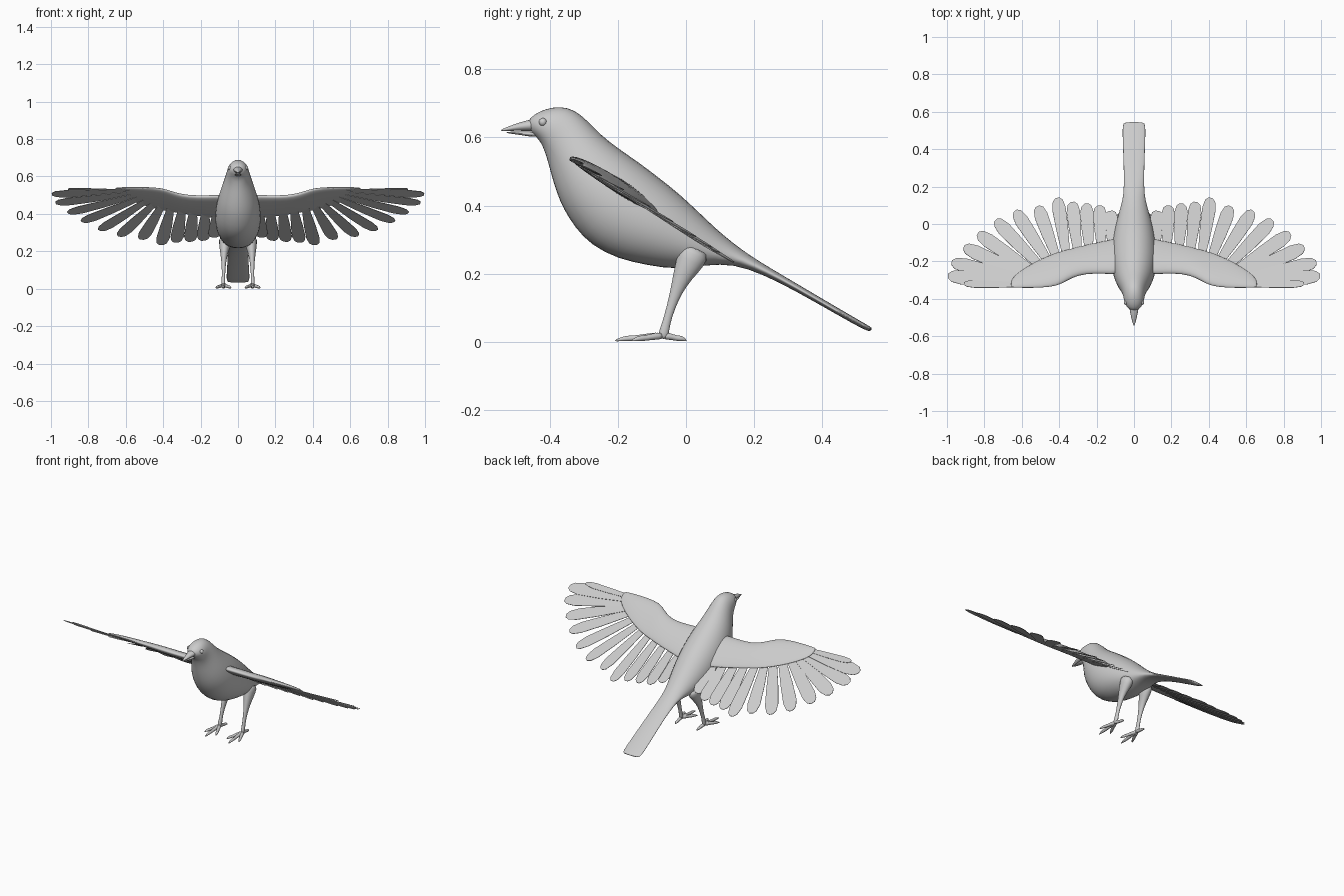
import bpy, bmesh, math
from mathutils import Vector

if "Cube" in bpy.data.objects:
    bpy.data.objects.remove(bpy.data.objects["Cube"])

grey = bpy.data.materials.new("plain_grey")
grey.diffuse_color = (0.6, 0.6, 0.6, 1)
grey.use_nodes = True
grey.node_tree.nodes["Principled BSDF"].inputs["Base Color"].default_value = grey.diffuse_color


def finish(name, bm, smooth=True, mirror=False, subdiv=0):
    bmesh.ops.recalc_face_normals(bm, faces=bm.faces)
    me = bpy.data.meshes.new(name)
    bm.to_mesh(me)
    bm.free()
    me.materials.append(grey)
    for p in me.polygons:
        p.use_smooth = smooth
    ob = bpy.data.objects.new(name, me)
    bpy.context.collection.objects.link(ob)
    if mirror:
        ob.modifiers.new("mirror", 'MIRROR').use_mirror_merge = False
    if subdiv:
        s = ob.modifiers.new("subdivision", 'SUBSURF')
        s.levels = s.render_levels = subdiv
    return ob


def loft(bm, rings):
    """Skin a list of closed rings and cap both ends."""
    vs = [[bm.verts.new(p) for p in r] for r in rings]
    n = len(vs[0])
    for a, b in zip(vs, vs[1:]):
        for i in range(n):
            bm.faces.new((a[i], a[(i + 1) % n], b[(i + 1) % n], b[i]))
    bm.faces.new(vs[0])
    bm.faces.new(vs[-1][::-1])


def ring(c, u, v, n=16, k=1.025):
    return [c + k * (u * math.cos(t) + v * math.sin(t))
            for t in (2 * math.pi * i / n for i in range(n))]


def profile_loft(name, sections):
    """Sections: top y, top z, bottom y, bottom z, half width."""
    bm = bmesh.new()
    rings = []
    for yt, zt, yb, zb, w in sections:
        top, bot = Vector((0, yt, zt)), Vector((0, yb, zb))
        rings.append(ring((top + bot) / 2, Vector((w, 0, 0)), (top - bot) / 2))
    loft(bm, rings)
    return finish(name, bm, subdiv=1)


# Body with head and tail
profile_loft("body", [
    (-.468, .645, -.452, .612, .018), (-.447, .668, -.44, .602, .04),
    (-.41, .685, -.425, .585, .051), (-.37, .691, -.415, .56, .056),
    (-.33, .683, -.405, .53, .061), (-.29, .65, -.395, .49, .073),
    (-.25, .607, -.38, .44, .09), (-.20, .568, -.36, .39, .106),
    (-.14, .528, -.325, .335, .118), (-.08, .482, -.28, .285, .123),
    (-.02, .435, -.20, .243, .119), (.04, .378, -.11, .225, .105),
    (.09, .33, -.03, .212, .088), (.14, .288, .06, .226, .067),
    (.19, .252, .14, .229, .055), (.25, .215, .225, .198, .054),
    (.32, .174, .31, .156, .055), (.45, .097, .44, .082, .06),
    (.535, .048, .525, .034, .062), (.548, .040, .542, .030, .052)])

# Beak
profile_loft("upper_beak", [
    (-.546, .622, -.546, .618, .003), (-.51, .637, -.51, .620, .012),
    (-.47, .650, -.47, .620, .022), (-.42, .660, -.42, .615, .03)])
profile_loft("lower_beak", [
    (-.53, .617, -.53, .613, .003), (-.49, .617, -.49, .608, .012),
    (-.43, .618, -.43, .598, .024)])

# Eyes
bm = bmesh.new()
bmesh.ops.create_uvsphere(bm, u_segments=12, v_segments=8, radius=.012)
bmesh.ops.translate(bm, verts=bm.verts, vec=(.043, -.42, .645))
finish("eyes", bm, mirror=True)

# The wings lie in a plane sloping down towards the back
SLOPE = -.635
NORMAL = Vector((0, -SLOPE, 1)).normalized()


def on_wing(x, y, lift=0):
    return Vector((x, y, .543 + SLOPE * (y + .345))) + NORMAL * lift


# Wing arms: x, leading y, trailing y, thickness above the plane
bm = bmesh.new()
rings = []
for x, lead, trail, th in [
        (.03, -.27, -.06, .03), (.12, -.27, -.083, .028), (.22, -.265, -.102, .026),
        (.30, -.275, -.122, .026), (.36, -.305, -.137, .025), (.41, -.335, -.15, .022),
        (.50, -.343, -.187, .018), (.58, -.343, -.232, .014), (.64, -.341, -.275, .009),
        (.658, -.338, -.305, .005)]:
    r = []
    for i in range(16):
        t = 2 * math.pi * i / 16
        s = math.sin(t) * th * (1 - .35 * math.cos(t))
        y = (lead + trail) / 2 + (trail - lead) / 2 * math.cos(t)
        r.append(on_wing(x, y, s if s > 0 else s * .5))
    rings.append(r)
loft(bm, rings)
finish("wing_arms", bm, mirror=True, subdiv=1)

# Flight feathers: root x, y and tip x, y
FEATHERS = [
    (.58, -.322, .91, -.322), (.59, -.312, .995, -.28), (.58, -.295, .975, -.207),
    (.56, -.275, .91, -.125), (.53, -.255, .835, -.052), (.49, -.235, .74, .02),
    (.45, -.21, .635, .07), (.41, -.19, .515, .095), (.36, -.175, .41, .14),
    (.30, -.165, .33, .118), (.24, -.155, .255, .11), (.175, -.145, .185, .10),
    (.115, -.135, .125, .072)]
OUTLINE = [(0, .55), (.5, .9), (.82, 1), (.95, .75), (1, .3)]  # along, half width
bm = bmesh.new()
for i, (rx, ry, tx, ty) in enumerate(FEATHERS):
    root, tip = Vector((rx, ry)), Vector((tx, ty))
    side = Vector((ry - ty, tx - rx)).normalized()
    half = .018 if i == 0 else .036
    pts = [(a, w) for a, w in OUTLINE] + [(a, -w) for a, w in OUTLINE[::-1]]
    layers = []
    for thick in (.0012, -.0012):
        layer = []
        for a, w in pts:
            p = root.lerp(tip, a) + side * half * w
            lift = -.004 + .004 * w + .009 * a * a * (1 - i / 12) + thick
            layer.append(on_wing(p.x, p.y, lift))
        layers.append(layer)
    loft(bm, layers)
finish("flight_feathers", bm, smooth=False, mirror=True)


def limb(bm, pts, squash=1.0, n=10):
    """Tube through (x, y, z, radius) points, squashed across."""
    ps = [Vector(p[:3]) for p in pts]
    rings = []
    for i, p in enumerate(ps):
        d = (ps[min(i + 1, len(ps) - 1)] - ps[max(i - 1, 0)]).normalized()
        ref = Vector((1, 0, 0)) if abs(d.x) < .8 else Vector((0, 1, 0))
        v = d.cross(ref).normalized()
        u = v.cross(d)
        rings.append(ring(p, u * pts[i][3] * squash, v * pts[i][3], n, 1.05))
    loft(bm, rings)


# Legs
bm = bmesh.new()
limb(bm, [(.066, .03, .28, .05), (.070, .012, .235, .042), (.074, -.010, .195, .029),
          (.076, -.028, .15, .018), (.077, -.045, .10, .0125), (.078, -.058, .055, .0115),
          (.079, -.066, .025, .016), (.079, -.067, .008, .012)], squash=.75)
finish("legs", bm, mirror=True, subdiv=1)

# Feet: three forward toes and one back toe
bm = bmesh.new()
for tx, ty in [(.080, -.210), (.036, -.165), (.119, -.160), (.074, .002)]:
    a, b = Vector((.079, -.067)), Vector((tx, ty))
    path = []
    for f, z, r in [(0, .018, .012), (.3, .016, .010), (.55, .011, .008),
                    (.75, .010, .009), (.86, .008, .006), (1, .003, .002)]:
        p = a.lerp(b, f)
        path.append((p.x, p.y, z, r))
    limb(bm, path, n=8)
finish("feet", bm, mirror=True, subdiv=1)
